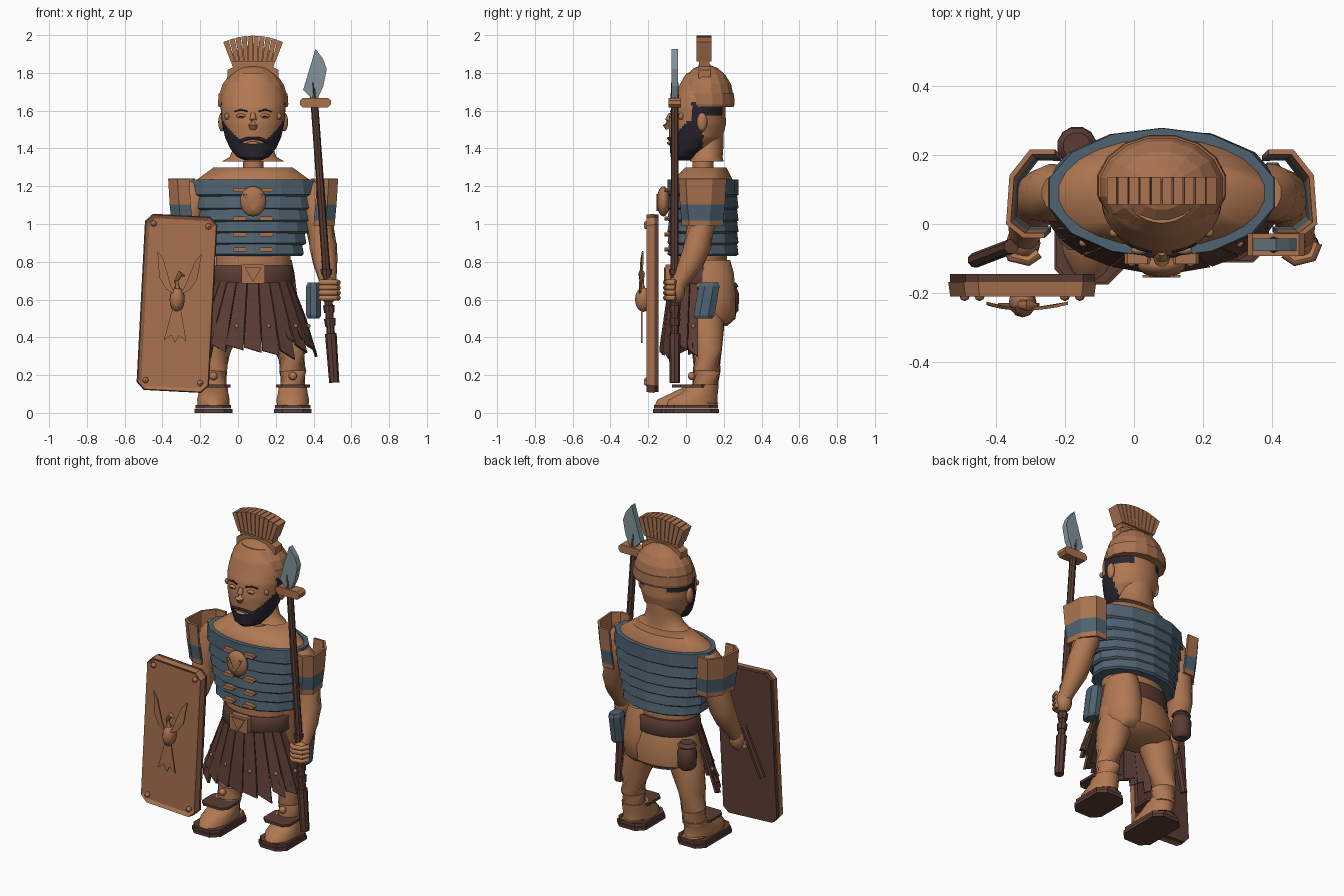
import bpy, bmesh, math, random
from mathutils import Vector, Matrix

random.seed(4)
cube = bpy.data.objects.get("Cube")
if cube:
    bpy.data.objects.remove(cube)
CX = 0.08  # body centre line


def material(name, r, g, b):
    m = bpy.data.materials.new(name)
    m.use_nodes = True
    m.diffuse_color = (r, g, b, 1)
    m.node_tree.nodes["Principled BSDF"].inputs["Base Color"].default_value = (r, g, b, 1)
    return m


SKIN = material("skin", 0.44, 0.19, 0.085)
BRONZE = material("bronze", 0.40, 0.17, 0.08)
LEATHER = material("leather", 0.105, 0.047, 0.034)
STEEL = material("blue_steel", 0.08, 0.125, 0.165)
BLADE = material("blade_metal", 0.22, 0.30, 0.32)
HAIR = material("dark_hair", 0.022, 0.018, 0.03)


def finish(name, bm, mat, smooth=False, thick=0):
    bmesh.ops.recalc_face_normals(bm, faces=bm.faces)
    me = bpy.data.meshes.new(name)
    bm.to_mesh(me)
    bm.free()
    me.materials.append(mat)
    if smooth:
        me.shade_smooth()
        me.set_sharp_from_angle(angle=0.8)
    ob = bpy.data.objects.new(name, me)
    bpy.context.collection.objects.link(ob)
    if thick:
        mod = ob.modifiers.new("thickness", 'SOLIDIFY')
        mod.thickness = thick
        mod.offset = 0
    return ob


def skin_rings(name, rings, mat, smooth, closed=True):
    bm = bmesh.new()
    vs = [[bm.verts.new(p) for p in ring] for ring in rings]
    n = len(vs[0])
    for a, b in zip(vs, vs[1:]):
        for i in range(n if closed else n - 1):
            j = (i + 1) % n
            bm.faces.new((a[i], a[j], b[j], b[i]))
    if closed:
        bm.faces.new(vs[0])
        bm.faces.new(vs[-1])
    return finish(name, bm, mat, smooth, 0 if closed else 0.015)


def loft(name, rings, mat, n=20, smooth=True, sub=1, x=CX):
    """Horizontal ellipses given as (z, rx, ry, cy)."""
    rows = [Vector(rings[0])]
    for a, b in zip(rings, rings[1:]):
        rows += [Vector(a).lerp(Vector(b), k / sub) for k in range(1, sub + 1)]
    turns = [math.tau * (i + 0.5) / n for i in range(n)]
    return skin_rings(name, [[(x + rx * math.cos(t), cy + ry * math.sin(t), z) for t in turns]
                             for z, rx, ry, cy in rows], mat, smooth)


def tube(name, pts, mat, n=12, smooth=True):
    """Round sections (x, y, z, radius) along a path."""
    out = []
    for i, p in enumerate(pts):
        d = Vector(pts[min(i + 1, len(pts) - 1)][:3]) - Vector(pts[max(i - 1, 0)][:3])
        q = d.to_track_quat('Z', 'Y')
        out.append([Vector(p[:3]) + q @ Vector((p[3] * math.cos(t), p[3] * math.sin(t), 0))
                    for t in (math.tau * k / n for k in range(n))])
    return skin_rings(name, out, mat, smooth)


def prism(name, outline, a, b, mat, axis='y'):
    put = (lambda u, v, w: (u, w, v)) if axis == 'y' else (lambda u, v, w: (u, v, w))
    return skin_rings(name, [[put(u, v, w) for u, v in outline] for w in (a, b)], mat, False)


def ball(name, loc, size, mat, n=12):
    bm = bmesh.new()
    bmesh.ops.create_uvsphere(bm, u_segments=n, v_segments=n // 2 + 2, radius=1,
                              matrix=Matrix.Translation(loc) @ Matrix.Diagonal((*size, 1)))
    return finish(name, bm, mat, True)


def chamfered(hx, hy, c, ox=0, oy=0):
    q = [(hx - c, hy), (hx, hy - c), (hx, c - hy), (hx - c, -hy)]
    return [(ox + u, oy + v) for u, v in q + [(-u, -v) for u, v in q]]


def box(name, loc, size, mat, c=0.008):
    return prism(name, chamfered(size[0] / 2, size[2] / 2, c, loc[0], loc[2]),
                 loc[1] - size[1] / 2, loc[1] + size[1] / 2, mat)


# Torso and hips
loft("shoulders", [(1.2, .30, .158, .09), (1.235, .30, .158, .09), (1.30, .21, .11, .105)], SKIN, 24)
loft("waist", [(.72, .2, .14, .08), (.88, .2, .14, .08)], SKIN)
loft("hips", [(.46, .15, .11, .11), (.5, .225, .155, .11), (.6, .24, .168, .1), (.7, .205, .15, .09)], SKIN)
loft("left_hip", [(.47, .08, .1, .12), (.51, .11, .138, .125), (.62, .115, .14, .125), (.74, .1, .13, .125),
                  (.81, .085, .115, .12)], SKIN, 20, True, 1, .2)
loft("neck", [(1.28, .055, .055, .09), (1.38, .055, .055, .09)], SKIN)
loft("nape", [(1.33, .17, .09, .11), (1.355, .125, .085, .11), (1.42, .1, .085, .115), (1.5, .1, .08, .12)], SKIN)

# Banded cuirass with clasps
edges = [1.235, 1.155, 1.085, 1.02, .96, .9, .84]
for i, (top, low) in enumerate(zip(edges, edges[1:])):
    w = .345 - .014 * i
    loft("cuirass_band", [(low - .01, w * .96, .175, .09), (low, w, .188, .09),
                          (top, w * .965, .18 if i else .187, .09)], STEEL, 14, False)
for z in (1.18, 1.03, .945, .865):
    for s in (-1, 1):
        box("clasp", (CX + s * .07, -.1, z), (.075, .03, .022), BRONZE)
ball("medallion", (CX, -.12, 1.12), (.07, .035, .08), BRONZE, 16)
for s in (-1, 1):
    prism("medallion_chevron", [(CX, 1.07), (CX, 1.1), (CX + s * .035, 1.16), (CX + s * .055, 1.16)], -.155, -.148, BRONZE)

# Belt, buckle and skirt strips
loft("belt", [(.68, .215, .16, .085), (.69, .222, .167, .085), (.77, .213, .16, .085), (.78, .205, .152, .085)], LEATHER, 24)
box("buckle", (CX, -.09, .735), (.125, .035, .1), BRONZE)
prism("buckle_triangle", [(CX - .045, .77), (CX + .045, .77), (CX, .695)], -.116, -.107, BRONZE)
for layer in (0, 1):
    count = 11 - layer
    for i in range(count):
        a0 = math.radians(178 + 184 * (i + layer * .5) / 11)
        a1 = a0 + math.radians(16)
        low = .34 + random.uniform(-.02, .03) + layer * .03
        drop = random.uniform(.02, .05)

        def on(a, f, z):
            return (CX + (.2 + .135 * f - .01 * layer) * math.cos(a),
                    .06 + (.145 + .05 * f - .012 * layer) * math.sin(a), z)
        skin_rings("skirt_strip", [[on(a0, 0, .69), on(a1, 0, .69)], [on(a0, .55, .5), on(a1, .55, .5)],
                                   [on(a0, 1, low), on(a1, 1, low - drop)]], LEATHER, False, False)
        if not layer and i % 2 == 0:
            ball("skirt_stud", on((a0 + a1) / 2, .7, .46), (.012, .012, .012), BRONZE, 8)

# Limbs, mirrored about the centre line; the left foot stands a little further back
for s, fy, fl in ((-1, 0, 1), (1, .032, .82)):
    def side(pts):
        return [(CX + s * p[0], *p[1:]) for p in pts]
    foot = CX + s * .21
    tube("leg", side([(.11, .1, .6, .1), (.165, .105, .46, .098), (.2, .11, .33, .08),
                      (.21, .11, .22, .072), (.21, .1, .13, .07), (.21, .1, .05, .075)]), SKIN, 16)
    loft("foot", [(.035, .085, .17 * fl, fy), (.07, .088, .16 * fl, fy + .005), (.105, .08, .12 * fl, fy + .04),
                  (.15, .075, .08, .095)], SKIN, 16, x=foot)
    for z, g in ((0, 0), (.022, -.006)):
        prism("sandal_sole", chamfered(.1 + g, .175 * fl + g, .045, foot, fy), z, z + .02, LEATHER, 'z')
    prism("sandal_strap", chamfered(.09, .085, .03, foot, .01 + fy / 2), .135, .15, LEATHER, 'z')
    ball("shin_knob", (foot, .03, .195), (.022, .02, .022), SKIN)
    tube("arm", side([(.29, .09, 1.21, .06), (.31, .09, 1.15, .085), (.35, .08, 1.0, .076), (.372, .06, .88, .074),
                      (.382, .03, .8, .066), (.396, -.03, .7, .046), (.4, -.05, .66, .04)]), SKIN, 14)
    ball("hand", (CX + s * .4, -.055, .65), (.05, .05, .072), SKIN)
    for k in range(4):
        tube("finger", [(CX + s * (.4 + u), -.055 + v, .69 - .027 * k, .015) for u, v in
                        ((.05, 0), (.035, -.04), (-.015, -.052), (-.045, -.03))], SKIN, 8)
    # Flared shoulder guard wrapping the outer half of the arm, with a blue band
    plan = [(.30, .2), (.37, .2), (.425, .13), (.435, .01), (.39, -.025), (.33, -.025)]
    guard = skin_rings("shoulder_guard", [[(CX + s * (u + f), v + (f if v > .1 else -f), z) for u, v in plan]
                                          for z, f in ((.99, -.01), (1.02, -.008), (1.105, 0), (1.24, .008))],
                       BRONZE, False, False)
    guard.data.materials.append(STEEL)
    for p in guard.data.polygons:
        p.material_index = int(1.03 < p.center.z < 1.1)

# Head with beard and sideburns coloured by region
head = loft("head", [(1.335, .04, .045, -.02), (1.355, .085, .072, -.01), (1.4, .122, .11, .025), (1.46, .149, .142, .052),
                     (1.53, .164, .152, .06), (1.62, .173, .143, .065), (1.67, .17, .133, .074), (1.73, .152, .118, .08),
                     (1.8, .1, .085, .088)], SKIN, 72, True, 6)
head.data.materials.append(HAIR)
for p in head.data.polygons:
    x, y, z = p.center
    beard = z < 1.42 + 5 * (x - CX) ** 2 and y < .09
    hair = 1.57 < z < 1.645 and .03 < y < .19
    burn = 1.48 < z < 1.6 and .03 < y < .065
    p.material_index = int(beard or hair or burn)
tube("nose", [(CX, -.08, 1.585, .012), (CX, -.094, 1.55, .018), (CX, -.1, 1.525, .024), (CX, -.09, 1.505, .018)], SKIN, 10)
ball("lips", (CX, -.088, 1.428), (.032, .014, .009), SKIN)
for s in (-1, 1):
    tube("moustache", [(CX, -.094, 1.455, .007), (CX + s * .04, -.087, 1.45, .009), (CX + s * .075, -.068, 1.435, .008)], HAIR, 8)
    tube("eyebrow", [(CX + s * .03, -.08, 1.597, .005), (CX + s * .065, -.071, 1.606, .005),
                     (CX + s * .1, -.055, 1.595, .004)], HAIR, 6)
    ball("eyelid", (CX + s * .063, -.076, 1.572), (.026, .012, .012), SKIN)
    ball("eye", (CX + s * .063, -.082, 1.57), (.016, .008, .005), HAIR, 8)
    ball("ear", (CX + s * .165, .085, 1.54), (.02, .028, .05), SKIN)
    ball("cheek_rivet", (CX + s * .138, -.026, 1.57), (.014, .014, .018), BRONZE, 8)

# Helmet and crest
loft("helmet", [(1.63, .185, .146, .107), (1.68, .184, .147, .107), (1.74, .165, .135, .106),
                (1.79, .128, .105, .105), (1.825, .08, .065, .105), (1.84, .03, .025, .105)], BRONZE, 16, False)
loft("helmet_rim", [(1.62, .186, .144, .111), (1.635, .19, .149, .111), (1.69, .186, .146, .111)], BRONZE, 16, False)
prism("crest_holder", [(CX + u, z) for u, z in ((-.135, 1.77), (-.135, 1.815), (-.08, 1.845), (.08, 1.845),
                                               (.135, 1.815), (.135, 1.77))], .065, .13, BRONZE)
for i in range(10):
    a, b = (i - 5) / 5 + .012, (i - 4) / 5 - .012
    prism("crest_plume", [(CX + .12 * a, 1.86), (CX + .16 * a, 1.997 - .035 * a * a),
                          (CX + .16 * b, 1.997 - .035 * b * b), (CX + .12 * b, 1.86)], .056, .136, BRONZE)
prism("crest_base", [(CX - .11, 1.835), (CX - .125, 1.9), (CX, 1.955), (CX + .125, 1.9), (CX + .11, 1.835)], .068, .124, BRONZE)


# Spear
def spear(z):
    return (.521 - .071 * z, -.06, z)


tube("spear_shaft", [(*spear(.16), .022), (*spear(1.75), .02)], LEATHER, 8, False)
for z0, z1 in ((.16, .42), (.46, .5), (.53, .57), (.73, .76)):
    tube("spear_grip", [(*spear(z0), .027), (*spear(z1), .031)], LEATHER, 8, False)
box("spear_crossbar", (.41, -.06, 1.643), (.165, .065, .05), BRONZE, .015)
prism("spear_blade", [(.395, 1.66), (.345, 1.71), (.375, 1.81), (.41, 1.927), (.45, 1.875), (.47, 1.82),
                      (.452, 1.73), (.42, 1.66)], -.078, -.042, BLADE)
tube("blade_socket", [(*spear(1.66), .024), (.415, -.06, 1.83, .008)], LEATHER, 8, False)

# Shield, built around its own centre and then tilted
shield = [prism("shield_back", chamfered(.187, .463, .035), -.168, -.145, LEATHER)]
bm = bmesh.new()
front = bm.faces.new([bm.verts.new((u, -.168, v)) for u, v in chamfered(.192, .467, .04)])
top = bmesh.ops.extrude_face_region(bm, geom=[front])["geom"]
for v in (g for g in top if isinstance(g, bmesh.types.BMVert)):
    v.co = (v.co.x * .97, -.21, v.co.z * .99)
cap = [g for g in top if isinstance(g, bmesh.types.BMFace)]
bmesh.ops.inset_region(bm, faces=cap, thickness=.02)
for v in cap[0].verts:
    v.co.y += .012
shield.append(finish("shield_front", bm, BRONZE))
for sx in (-1, 1):
    for sz in (-1, 1):
        shield.append(ball("shield_rivet", (sx * .145, -.205, sz * .415), (.016, .018, .016), BRONZE, 8))
    # Wings curve slightly back towards the tips
    wing = prism("bird_wing", [(sx * u, v) for u, v in (
        (.015, .05), (.06, .07), (.1, .13), (.118, .27), (.085, .23), (.06, .16), (.04, .1))], -.25, -.241, BRONZE)
    for v in wing.data.vertices:
        v.co.y += 1.2 * v.co.x ** 2
    shield.append(wing)
shield.append(prism("bird_tail", [(-.02, -.02), (-.06, -.2), (-.02, -.17), (0, -.21), (.02, -.17),
                                  (.06, -.2), (.02, -.02)], -.238, -.229, BRONZE))
shield.append(ball("bird_body", (0, -.225, .02), (.04, .045, .065), BRONZE))
shield.append(tube("bird_neck", [(0, -.23, .07, .018), (-.01, -.235, .12, .013), (.01, -.235, .16, .017),
                                 (.035, -.235, .145, .004)], BRONZE, 8))
tilt = Matrix.Translation((-.323, 0, .58)) @ Matrix.Rotation(.052, 4, 'Y')
for ob in shield:
    ob.matrix_world = tilt
tube("shield_grip", [(-.355, -.065, .73, .022), (-.46, -.105, .42, .022)], LEATHER, 8, False)

# Hip gear
loft("round_pouch", [(.52, .035, .035, .225), (.54, .055, .055, .225), (.63, .058, .058, .225),
                     (.66, .045, .045, .225), (.67, .058, .055, .225), (.69, .04, .04, .225)], LEATHER, 12, True, 1, -.165)
loft("hip_flask", [(.5, .033, .05, .092), (.515, .042, .06, .095), (.67, .042, .06, .122), (.69, .033, .048, .125)],
     STEEL, 8, False, 1, .4)
